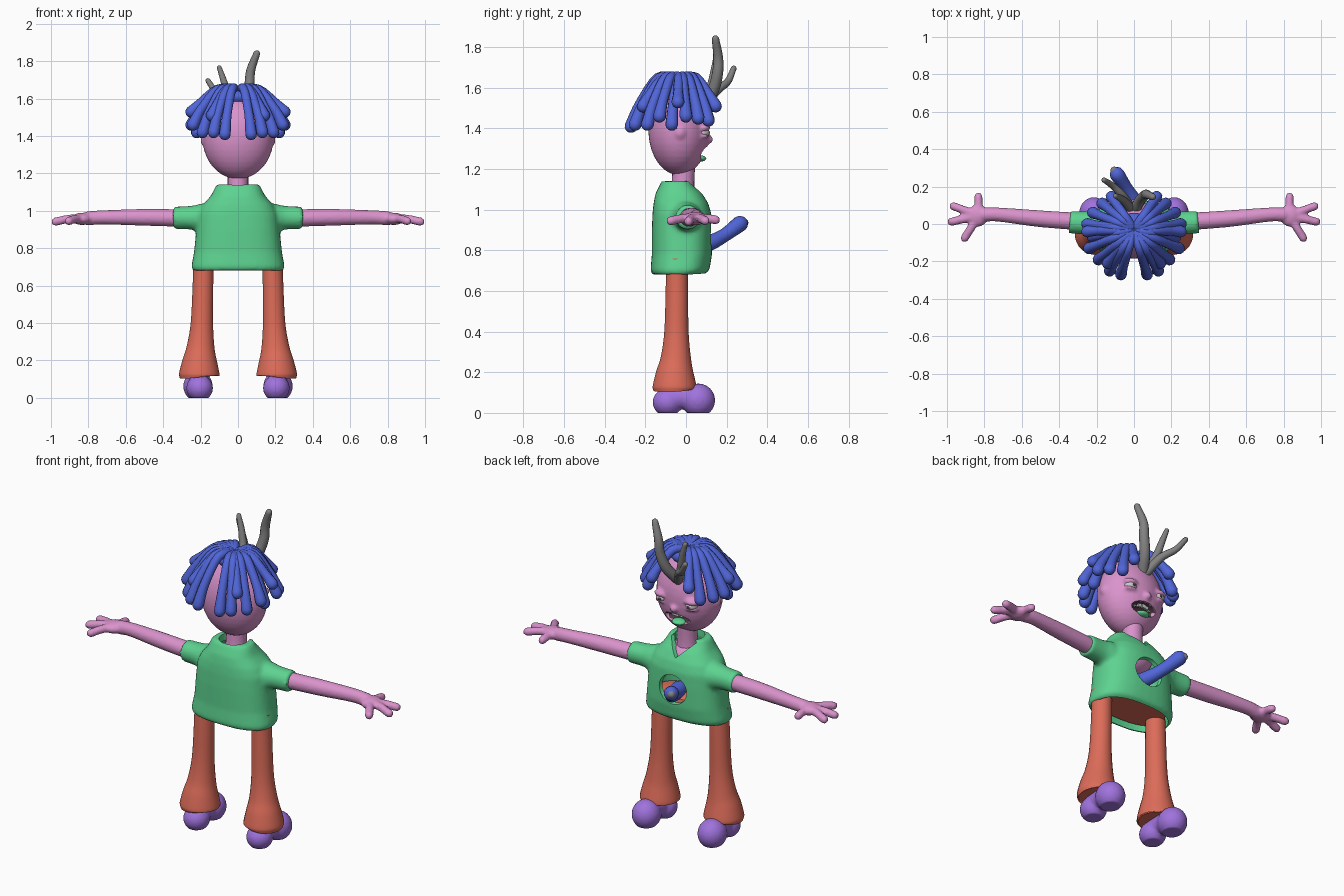
import bpy, bmesh, math
from mathutils import Vector, Matrix

cube = bpy.data.objects.get("Cube")
if cube:
    bpy.data.objects.remove(cube, do_unlink=True)


def material(name, r, g, b):
    m = bpy.data.materials.new(name)
    m.use_nodes = True
    m.diffuse_color = (r, g, b, 1)
    m.node_tree.nodes["Principled BSDF"].inputs["Base Color"].default_value = (r, g, b, 1)
    return m


PINK = material("pink_skin", .70, .29, .60)
BLUE = material("blue_hair", .08, .13, .68)
GREEN = material("green_cloth", .11, .65, .28)
RED = material("red_cloth", .72, .15, .10)
PURPLE = material("purple_shoe", .35, .17, .72)
GREY = material("grey_horn", .22, .22, .22)
DARK = material("dark_mouth", .08, .04, .06)
WHITE = material("pale_tooth", .6, .6, .6)


def tube(bm, pts, radii, n=12, steps=5, round_ends=True):
    """Sweep a circle along a smooth path; ends are domed or flat."""
    p = [Vector((*a, r)) for a, r in zip(pts, radii)]
    p = [2 * p[0] - p[1]] + p + [2 * p[-1] - p[-2]]
    path = []
    for i in range(1, len(p) - 2):
        a, b, c, d = p[i - 1:i + 3]
        for k in range(steps):
            t = k / steps
            path.append(.5 * (2 * b + (c - a) * t + (2 * a - 5 * b + 4 * c - d) * t * t
                              + (3 * b - a - 3 * c + d) * t ** 3))
    path.append(p[-2])
    pos = [v.to_3d() for v in path]
    rad = [v.w for v in path]
    if round_ends:
        first, last = (pos[0] - pos[1]).normalized(), (pos[-1] - pos[-2]).normalized()
        p0, r0, p1, r1 = pos[0], rad[0], pos[-1], rad[-1]
        for a in (.5, 1, 1.4):
            pos.insert(0, p0 + first * r0 * math.sin(a))
            rad.insert(0, r0 * math.cos(a))
            pos.append(p1 + last * r1 * math.sin(a))
            rad.append(r1 * math.cos(a))
    rings, q, prev = [], None, None
    for i, c in enumerate(pos):
        t = (pos[min(i + 1, len(pos) - 1)] - pos[max(i - 1, 0)]).normalized()
        q = t.to_track_quat('Z', 'Y') if q is None else prev.rotation_difference(t) @ q
        prev = t
        rings.append([bm.verts.new(c + q @ Vector((math.cos(2 * math.pi * j / n) * rad[i],
                                                   math.sin(2 * math.pi * j / n) * rad[i], 0)))
                      for j in range(n)])
    skin(bm, rings)


def skin(bm, rings):
    n = len(rings[0])
    for a, b in zip(rings, rings[1:]):
        for j in range(n):
            bm.faces.new((a[j], a[(j + 1) % n], b[(j + 1) % n], b[j]))
    bm.faces.new(rings[0][::-1])
    bm.faces.new(rings[-1])


def loft(bm, levels, n=40, power=2.5):
    """Stack rounded-oval sections given as (z, centre y, half width, half depth)."""
    rings = []
    for z, cy, rx, ry in levels:
        ring = []
        for j in range(n):
            c, s = math.cos(2 * math.pi * j / n), math.sin(2 * math.pi * j / n)
            ring.append(bm.verts.new((math.copysign(abs(c) ** (2 / power), c) * rx,
                                      cy + math.copysign(abs(s) ** (2 / power), s) * ry, z)))
        rings.append(ring)
    skin(bm, rings)


def ball(bm, centre, size, n=24):
    bmesh.ops.create_uvsphere(bm, u_segments=n, v_segments=n // 2, radius=1,
                              matrix=Matrix.Translation(centre) @ Matrix.Diagonal((*size, 1)))


def finish(name, bm, mat, voxel=0, cutters=(), smooth=3):
    """Make an object, optionally fusing its pieces and carving cutters out of it."""
    mesh = bpy.data.meshes.new(name)
    bmesh.ops.recalc_face_normals(bm, faces=bm.faces)
    bm.to_mesh(mesh)
    bm.free()
    ob = bpy.data.objects.new(name, mesh)
    bpy.context.scene.collection.objects.link(ob)
    if voxel:
        m = ob.modifiers.new("fuse", 'REMESH')
        m.mode, m.voxel_size = 'VOXEL', voxel
        m = ob.modifiers.new("soften", 'SMOOTH')
        m.iterations = smooth
    for c in cutters:
        m = ob.modifiers.new("cut", 'BOOLEAN')
        m.operation, m.solver, m.object = 'DIFFERENCE', 'EXACT', c
    if ob.modifiers:
        baked = bpy.data.meshes.new_from_object(
            ob.evaluated_get(bpy.context.evaluated_depsgraph_get()))
        ob.modifiers.clear()
        ob.data = baked
        for c in cutters:
            bpy.data.objects.remove(c, do_unlink=True)
    ob.data.materials.clear()
    if mat:
        ob.data.materials.append(mat)
    for f in ob.data.polygons:
        f.use_smooth = True
        f.material_index = 0
    ob.data.set_sharp_from_angle(angle=math.radians(45))
    return ob


# Shirt: torso and sleeves fused, then hollowed, with a belly hole and V neck
TORSO = [(.68, -.04, .24, .125), (.7, -.03, .25, .145), (.78, -.02, .235, .148),
         (.9, -.02, .223, .148), (.98, -.02, .215, .145), (1.03, -.025, .19, .135),
         (1.08, -.035, .145, .115), (1.12, -.045, .125, .085), (1.14, -.045, .115, .075)]
bm = bmesh.new()
loft(bm, TORSO)
for s in (1, -1):
    tube(bm, [(s * .1, -.01, .95), (s * .19, 0, .96), (s * .25, .005, .963), (s * .345, .01, .962)],
         [.085, .08, .064, .06], 20, round_ends=False)
c1, c2, c3, c4 = (bmesh.new() for _ in range(4))
loft(c1, [(.6, -.03, .225, .125)] + [(z - .02, y, rx - .022, ry - .022) for z, y, rx, ry in TORSO[1:-1]])
ball(c2, (0, .13, .875), (.09, .09, .085))
bmesh.ops.create_cube(c3, size=.115, matrix=Matrix.Translation((0, .1, 1.13))
                      @ Matrix.Rotation(math.pi / 4, 4, 'Y') @ Matrix.Diagonal((1, 1.7, 1, 1)))
tube(c4, [(0, -.035, 1.05), (0, -.035, 1.2)], [.075, .085], 24, round_ends=False)
cutters = [finish("shirt_cutter", c, None) for c in (c1, c2, c3, c4)]
for c in cutters:
    c.hide_render = True
finish("shirt", bm, GREEN, .012, cutters)

# Neck and upper chest
bm = bmesh.new()
tube(bm, [(0, -.02, 1.0), (0, -.015, 1.12), (0, -.01, 1.24)], [.07, .056, .056], 24)
ball(bm, (0, -.025, 1.02), (.12, .105, .09))
finish("neck", bm, PINK)

# Arms with four-fingered hands
for s, side in ((1, "left"), (-1, "right")):
    bm = bmesh.new()
    tube(bm, [(s * .25, .01, .96), (s * .5, .028, .965), (s * .72, .05, .965), (s * .8, .05, .96)],
         [.047, .045, .038, .038], 16)
    ball(bm, (s * .835, .045, .957), (.055, .06, .033))
    for tip, z in (((.832, .145), .95), ((.965, .095), .945), ((.975, .012), .942), ((.905, -.075), .945)):
        x, y = tip
        tube(bm, [(s * .83, .045, .955), (s * (x + .83) / 2, (y + .045) / 2, .957), (s * x, y, z)],
             [.028, .023, .023], 10)
    finish(side + "_arm", bm, PINK, .009, smooth=2)

# Trousers: hips hidden in the shirt plus flared legs
bm = bmesh.new()
loft(bm, [(.71, -.03, .21, .11), (.74, -.03, .215, .115), (.8, -.03, .19, .1), (.82, -.03, .12, .06)])
finish("hips", bm, RED)
for s, side in ((1, "left"), (-1, "right")):
    bm = bmesh.new()
    tube(bm, [(s * .185, -.045, .76), (s * .187, -.045, .62), (s * .193, -.047, .4), (s * .2, -.05, .27),
              (s * .205, -.055, .19), (s * .207, -.056, .125), (s * .207, -.056, .115)],
         [.053, .055, .06, .075, .095, .109, .1], 28, round_ends=False)
    finish(side + "_trouser_leg", bm, RED)
    # Shoe: bulbous toe, heel and raised arch, flattened underneath
    bm = bmesh.new()
    ball(bm, (s * .214, .06, .07), (.079, .084, .083))
    ball(bm, (s * .205, -.09, .06), (.072, .075, .07))
    tube(bm, [(s * .207, -.09, .085), (s * .212, .06, .085)], [.055, .06], 16)
    shoe = finish(side + "_shoe", bm, PURPLE, .01)
    for v in shoe.data.vertices:
        v.co.z = max(v.co.z, .008) - .008

# Head with nose, brows and lids; the mouth is carved out
HC, HS = Vector((0, -.035, 1.39)), Vector((.19, .15, .22))
bm = bmesh.new()
ball(bm, HC, HS, 40)
ball(bm, (0, .105, 1.345), (.024, .03, .022))
for s in (1, -1):
    ball(bm, (s * .095, .085, 1.402), (.046, .034, .022))
    ball(bm, (s * .095, .083, 1.362), (.042, .03, .014))
    ball(bm, (s * .18, -.03, 1.38), (.02, .03, .035))
cut = bmesh.new()
ball(cut, (0, .115, 1.275), (.095, .075, .037))
mouth = finish("mouth_cutter", cut, None)
mouth.hide_render = True
head = finish("head", bm, PINK, .009, [mouth], smooth=2)
head.data.materials.append(DARK)
for f in head.data.polygons:
    d = f.center - HC
    depth = Vector((d.x / HS.x, d.y / HS.y, d.z / HS.z)).length
    if depth < .95 and f.center.y > 0 and f.center.z < 1.32:
        f.material_index = 1

# Eyes, teeth and tongue
for s, side in ((1, "left"), (-1, "right")):
    bm = bmesh.new()
    ball(bm, (s * .095, .083, 1.38), (.036, .033, .026))
    finish(side + "_eye", bm, WHITE)
    bm = bmesh.new()
    ball(bm, (s * .093, .114, 1.379), (.01, .004, .008), 12)
    finish(side + "_pupil", bm, DARK)
bm = bmesh.new()
for i in range(-2, 3):
    bmesh.ops.create_cube(bm, size=1, matrix=Matrix.Translation((i * .025, .075 - .004 * i * i, 1.298))
                          @ Matrix.Diagonal((.02, .014, .022, 1)))
finish("teeth", bm, WHITE)
bm = bmesh.new()
ball(bm, (0, .065, 1.252), (.04, .035, .016))
finish("tongue", bm, GREEN)

# Hair: mirrored locks sweeping out from the crown
TIPS = [(.07, -.27, 1.41), (.13, -.25, 1.42), (.14, -.21, 1.51), (.19, -.19, 1.42), (.24, -.13, 1.46),
        (.22, -.07, 1.42), (.25, -.04, 1.53), (.25, .0, 1.46), (.22, .06, 1.45), (.17, .11, 1.44),
        (.12, .145, 1.51)]
bm = bmesh.new()
ball(bm, (0, -.03, 1.61), (.11, .09, .05))
for x, y, z in TIPS:
    dx, dy = x, y + .03
    for s in (1, -1):
        tube(bm, [(s * dx * .1, -.03 + dy * .1, 1.645), (s * dx * .45, -.03 + dy * .45, 1.65),
                  (s * dx * .82, -.03 + dy * .82, z * .45 + .885), (s * x, y, z)],
             [.024, .024, .025, .032], 10, 4)
finish("hair_locks", bm, BLUE)

# Horns: one tall, two thinner ones branching together
bm = bmesh.new()
tube(bm, [(.0, .07, 1.5), (.035, .13, 1.58), (.06, .155, 1.67), (.068, .158, 1.75), (.1, .145, 1.84)],
     [.03, .029, .027, .024, .018])
tube(bm, [(-.01, .07, 1.5), (-.05, .12, 1.6), (-.075, .14, 1.69), (-.1, .15, 1.765)],
     [.026, .022, .018, .013])
tube(bm, [(-.01, .08, 1.5), (-.06, .15, 1.585), (-.115, .205, 1.63), (-.16, .235, 1.695)],
     [.026, .022, .018, .014])
finish("horns", bm, GREY)

# Stalk reaching out of the belly hole, with a small eye at its tip
bm = bmesh.new()
tube(bm, [(.03, .02, .83), (.01, .11, .835), (-.04, .19, .875), (-.09, .265, .93)],
     [.045, .04, .034, .04], 16)
finish("belly_stalk", bm, BLUE)
bm = bmesh.new()
ball(bm, (-.105, .285, .935), (.022, .022, .022), 16)
finish("stalk_eye", bm, GREY)
